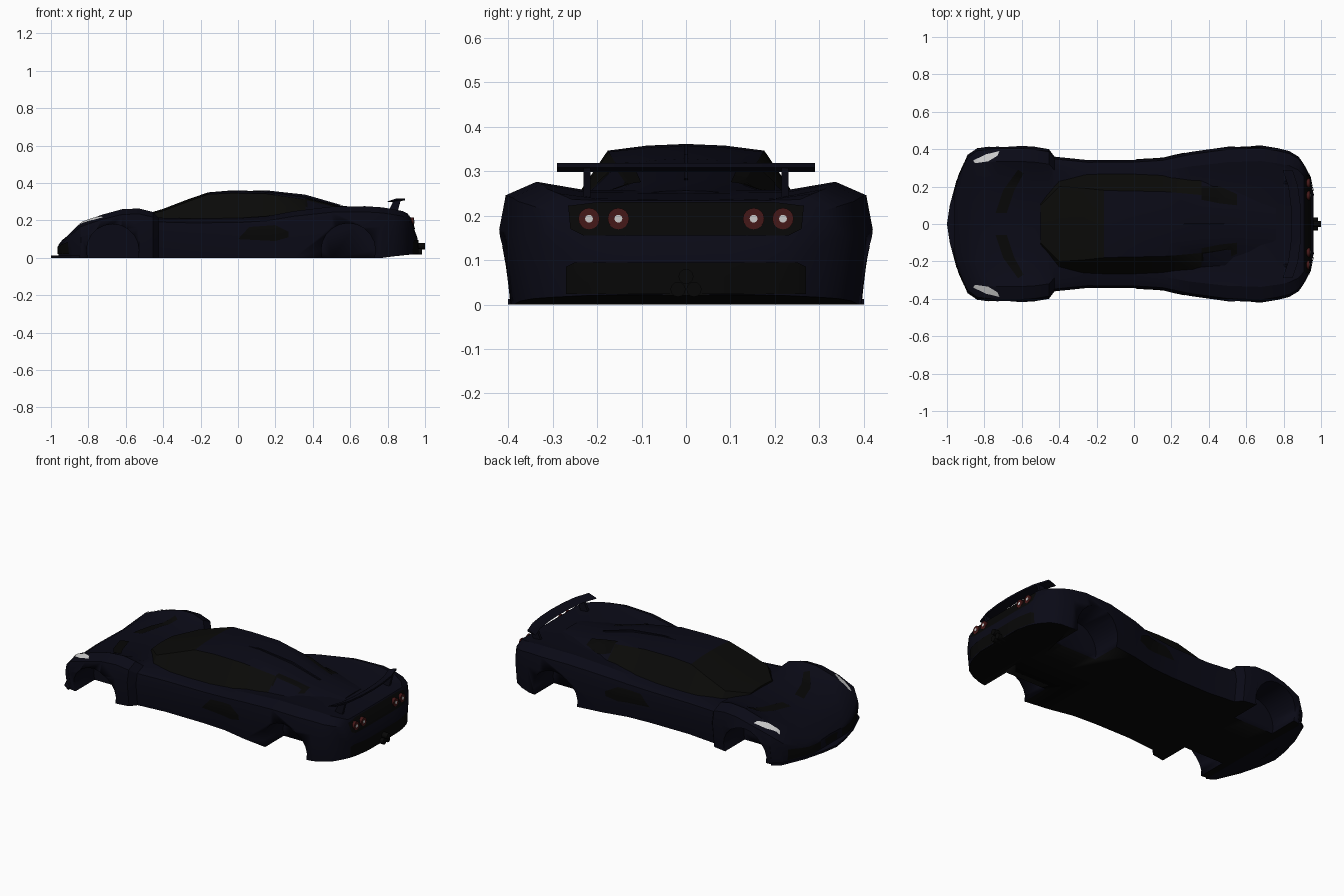
import bpy, bmesh, math
from mathutils import Vector
from mathutils.bvhtree import BVHTree

if "Cube" in bpy.data.objects:
    bpy.data.objects.remove(bpy.data.objects["Cube"])


def material(name, r, g, b):
    m = bpy.data.materials.new(name)
    m.diffuse_color = (r, g, b, 1)
    m.use_nodes = True
    m.node_tree.nodes["Principled BSDF"].inputs["Base Color"].default_value = m.diffuse_color
    return m


NAVY = material("navy_paint", 0.003, 0.003, 0.008)
BLACK = material("black_trim", 0.002, 0.002, 0.002)
GLASS = material("dark_glass", 0.003, 0.003, 0.0025)
RED = material("red_lens", 0.06, 0.009, 0.009)
WHITE = material("clear_lens", 0.6, 0.6, 0.6)


def finish(bm, name, mats, pick=None, angle=28):
    """Turn a bmesh into an object, choosing face materials with pick(face)."""
    bmesh.ops.recalc_face_normals(bm, faces=bm.faces)
    bm.normal_update()
    if pick:
        for f in bm.faces:
            f.material_index = pick(f)
    me = bpy.data.meshes.new(name)
    bm.to_mesh(me)
    bm.free()
    ob = bpy.data.objects.new(name, me)
    bpy.context.collection.objects.link(ob)
    for m in mats:
        me.materials.append(m)
    bpy.ops.object.select_all(action='DESELECT')
    ob.select_set(True)
    bpy.context.view_layer.objects.active = ob
    bpy.ops.object.shade_smooth_by_angle(angle=math.radians(angle))
    return ob


def loft(name, halves, mats, pick=None):
    """Skin half sections (first and last point on y = 0), mirrored in y."""
    bm = bmesh.new()
    rings = []
    for h in halves:
        ring = h + [(x, -y, z) for x, y, z in reversed(h[1:-1])]
        rings.append([bm.verts.new(p) for p in ring])
    n = len(rings[0])
    for a, b in zip(rings, rings[1:]):
        for i in range(n):
            j = (i + 1) % n
            bm.faces.new((a[i], a[j], b[j], b[i]))
    bm.faces.new(rings[0])
    bm.faces.new(rings[-1])
    return finish(bm, name, mats, pick)


def prism(name, outline, offset, mat):
    """Extrude a closed outline of 3D points along offset."""
    bm = bmesh.new()
    f = bm.faces.new([bm.verts.new(p) for p in outline])
    r = bmesh.ops.extrude_face_region(bm, geom=[f])
    bmesh.ops.translate(bm, vec=offset, verts=[v for v in r["geom"] if isinstance(v, bmesh.types.BMVert)])
    return finish(bm, name, [mat])


def cylinder(name, centre, radius, length, axis, mat, sides=16):
    rot = (math.pi / 2, 0, 0) if axis == 'Y' else (0, math.pi / 2, 0)
    bpy.ops.mesh.primitive_cylinder_add(vertices=sides, radius=radius, depth=length, location=centre, rotation=rot)
    ob = bpy.context.object
    ob.name = name
    ob.data.materials.append(mat)
    bpy.ops.object.shade_smooth_by_angle(angle=math.radians(40))
    return ob


# body: x, half width, fender height, inboard height, centre height, underside
stations = [
    (-.96, .17, .06, .065, .07, .005), (-.94, .25, .085, .09, .095, 0), (-.89, .365, .14, .13, .135, 0),
    (-.84, .405, .188, .165, .165, 0), (-.73, .419, .23, .195, .195, 0), (-.62, .419, .26, .212, .21, 0),
    (-.53, .413, .264, .216, .22, 0), (-.455, .40, .245, .217, .225, 0), (-.425, .36, .215, .215, .225, 0),
    (-.25, .342, .21, .215, .22, 0), (0, .343, .212, .215, .22, 0), (.15, .352, .222, .22, .22, 0),
    (.3, .385, .25, .235, .23, 0), (.5, .413, .274, .25, .25, 0), (.68, .42, .276, .258, .255, 0),
    (.77, .405, .27, .252, .25, 0), (.83, .39, .26, .242, .24, .008), (.88, .36, .25, .238, .236, .013),
    (.908, .32, .236, .234, .234, .016), (.93, .28, .19, .195, .195, .018),
    (.945, .24, .14, .145, .145, .02), (.96, .16, .10, .105, .105, .022)]
body = loft("body", [[
    (x, 0, zb), (x, .955 * w, zb), (x, w, .61 * h), (x, .965 * w, .89 * h),
    (x, .8 * w, h), (x, .55 * w, zi), (x, 0, z0)] for x, w, h, zi, z0, zb in stations],
    [NAVY, BLACK], lambda f: 1 if f.normal.z < -.9 else 0)

# cabin: x, base half width, base height, roof half width, roof edge, roof centre
cabin_rows = [
    (-.50, .13, .2, .10, .226, .232), (-.40, .24, .2, .2, .252, .262), (-.27, .27, .2, .192, .3, .312),
    (-.16, .275, .2, .18, .34, .35), (-.03, .275, .2, .176, .346, .361), (.15, .275, .2, .174, .343, .356),
    (.36, .26, .215, .155, .312, .328), (.53, .24, .23, .125, .27, .282), (.76, .19, .23, .1, .25, .256)]


def cabin_paint(f):
    c, n = f.calc_center_median(), f.normal
    side = abs(n.y) > .5 and -.4 < c.x < .4
    return 1 if side or c.x < -.16 else 0


cabin = loft("cabin", [[
    (x, 0, zb - .04), (x, wb, zb), (x, wt, zt), (x, .5 * wt, zt + .75 * (zc - zt)), (x, 0, zc)]
    for x, wb, zb, wt, zt, zc in cabin_rows], [NAVY, GLASS], cabin_paint)

# surfaces that fitted panels are projected on
trees = [BVHTree.FromObject(o, bpy.context.evaluated_depsgraph_get()) for o in (body, cabin)]


def project(u, v, view):
    """Drop a point on the car, seen from the rear (y, z), nose (y, z), side (x, z) or top (x, y)."""
    o, d = {"rear": ((2, u, v), (-1, 0, 0)), "nose": ((-2, u, v), (1, 0, 0)),
            "side": ((u, 2, v), (0, -1, 0)), "top": ((u, v, 2), (0, 0, -1))}[view]
    hits = [h for h in (t.ray_cast(Vector(o), Vector(d)) for t in trees) if h[0]]
    return min(hits, key=lambda h: h[3])[0] - Vector(d) * .004 if hits else None


def panel(name, edge_a, edge_b, view, mat, steps=4):
    """Thin panel between two edges, fitted to the car and mirrored in y."""
    def refine(e):
        return [tuple(Vector(p).lerp(Vector(q), i / steps)) for p, q in zip(e, e[1:]) for i in range(steps)] + [e[-1]]
    bm = bmesh.new()
    rows = []
    for a, b in zip(refine(edge_a), refine(edge_b)):
        pts = [project(a[0] + (b[0] - a[0]) * t / 3, a[1] + (b[1] - a[1]) * t / 3, view) for t in range(4)]
        if all(pts):
            rows.append(pts)
    for side in (1, -1):
        grid = [[bm.verts.new((p.x, side * p.y, p.z)) for p in r] for r in rows]
        for r, s in zip(grid, grid[1:]):
            for i in range(3):
                bm.faces.new((r[i], r[i + 1], s[i + 1], s[i]))
    return finish(bm, name, [mat])


panel("headlights", [(-.86, .34), (-.79, .373), (-.72, .39)], [(-.85, .325), (-.78, .335), (-.73, .365)], "top", WHITE)
panel("hood_vents", [(-.74, .06), (-.70, .18), (-.62, .29)], [(-.68, .06), (-.64, .18), (-.59, .27)], "top", BLACK)
panel("engine_cover_vents", [(.36, .2), (.46, .2), (.55, .16)], [(.36, .13), (.46, .11), (.55, .1)], "top", BLACK)
panel("side_intakes", [(.06, .165), (.2, .175), (.27, .14)], [(.0, .1), (.2, .09), (.27, .11)], "side", BLACK)
panel("rear_light_panel", [(0, .23), (.2, .23), (.265, .222)], [(0, .155), (.23, .155), (.26, .17)], "rear", BLACK)
panel("diffuser_panel", [(0, .095), (.25, .095), (.27, .085)], [(0, .024), (.25, .024), (.27, .024)], "rear", BLACK)
panel("front_intakes", [(.1, .06), (.2, .065), (.33, .085)], [(.1, .02), (.2, .02), (.33, .02)], "nose", BLACK)
panel("front_grille", [(0, .062), (.06, .058)], [(0, .02), (.05, .02)], "nose", BLACK)

# round tail lights
for y in (-.218, -.152, .152, .218):
    x = project(y, .193, "rear").x
    cylinder("tail_light", (x - .008, y, .193), .024, .03, 'X', RED)
    cylinder("tail_light_centre", (x - .006, y, .193), .009, .03, 'X', WHITE, 10)

# wheel wells cut out of the body
for x, r in ((-.67, .14), (.59, .145)):
    for s in (1, -1):
        cutter = cylinder("well_cutter", (x, s * .37, .04), r, .32, 'Y', NAVY, 20)
        mod = body.modifiers.new("well", 'BOOLEAN')
        mod.operation = 'DIFFERENCE'
        mod.object = cutter
        bpy.context.view_layer.objects.active = body
        bpy.ops.object.modifier_apply(modifier=mod.name)
        bpy.data.objects.remove(cutter)

# pointed front splitter
edge = [(-.845, .40), (-.89, .37), (-.95, .23), (-.985, .1)]
prism("front_splitter", [(x, y, 0) for x, y in edge] + [(-1, 0, 0)] + [(x, -y, 0) for x, y in reversed(edge)],
      (0, 0, .012), NAVY)

# rear wing, bowed in plan, on two struts
bm = bmesh.new()
ribs = []
for y, x in ((-.29, .805), (-.2, .835), (-.1, .848), (0, .852), (.1, .848), (.2, .835), (.29, .805)):
    ribs.append([bm.verts.new((x + dx, y, z)) for dx, z in ((-.01, .298), (.0, .304), (.042, .318), (.042, .308))])
for a, b in zip(ribs, ribs[1:]):
    for i in range(4):
        bm.faces.new((a[i], a[(i + 1) % 4], b[(i + 1) % 4], b[i]))
bm.faces.new(ribs[0])
bm.faces.new(ribs[-1])
finish(bm, "rear_wing", [NAVY])
for s in (1, -1):
    prism("wing_strut", [(.80, s * .215, .24), (.85, s * .215, .235), (.87, s * .215, .307), (.83, s * .215, .303)],
          (0, s * .016, 0), NAVY)

# roof spine
prism("roof_spine", [(-.04, -.005, .355), (.15, -.005, .361), (.36, -.005, .338), (.55, -.005, .283),
                     (.5, -.005, .26), (.1, -.005, .33)], (0, .01, 0), NAVY)

# rear diffuser block with a triple exhaust
prism("diffuser_block", [(.85, -.25, .02), (.95, -.2, .02), (.963, 0, .02), (.95, .2, .02), (.85, .25, .02)],
      (0, 0, .02), BLACK)
for y, z, x in ((0, .063, .96), (-.018, .034, .945), (.018, .034, .945)):
    cylinder("exhaust_pipe", (x, y, z), .017, .08, 'X', BLACK, 12)
